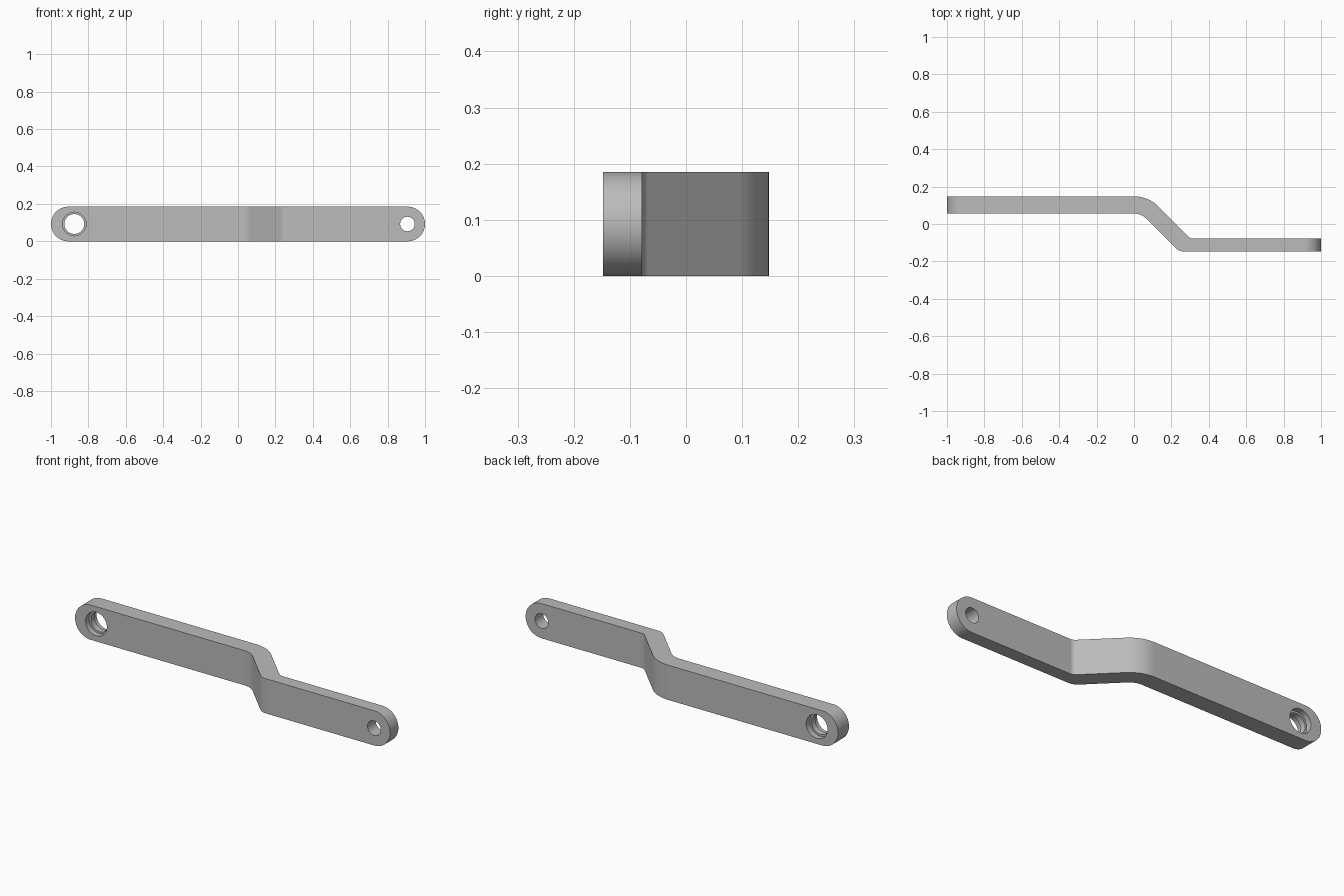
import bpy, bmesh, math
from mathutils import Vector

cube = bpy.data.objects.get("Cube")
if cube:
    bpy.data.objects.remove(cube, do_unlink=True)

HEIGHT = 0.185
MID = HEIGHT / 2
BACK, INNER, STEP, FRONT = 0.148, 0.056, -0.078, -0.148

steel = bpy.data.materials.new("grey_metal")
steel.use_nodes = True
colour = (0.5, 0.5, 0.5, 1)
steel.diffuse_color = colour
steel.node_tree.nodes["Principled BSDF"].inputs["Base Color"].default_value = colour


def prism(name, points, direction):
    """Closed outline swept along a direction, capped at both ends."""
    bm = bmesh.new()
    near = [bm.verts.new(p) for p in points]
    far = [bm.verts.new(Vector(p) + Vector(direction)) for p in points]
    bm.faces.new(near)
    bm.faces.new(far[::-1])
    for i in range(len(near)):
        bm.faces.new((near[i - 1], far[i - 1], far[i], near[i]))
    bmesh.ops.recalc_face_normals(bm, faces=bm.faces)
    mesh = bpy.data.meshes.new(name)
    bm.to_mesh(mesh)
    bm.free()
    mesh.materials.append(steel)
    obj = bpy.data.objects.new(name, mesh)
    bpy.context.collection.objects.link(obj)
    return obj


def fillet(prev, corner, nxt, radius, z, steps=12):
    """Points of a rounded corner in plan."""
    c = Vector(corner)
    a, b = (Vector(prev) - c).normalized(), (Vector(nxt) - c).normalized()
    half = a.angle(b) / 2
    centre = c + (a + b).normalized() * radius / math.sin(half)
    start = c + a * radius / math.tan(half) - centre
    end = c + b * radius / math.tan(half) - centre
    spokes = [start.lerp(end, i / steps).normalized() * radius for i in range(steps + 1)]
    return [(centre.x + s.x, centre.y + s.y, z) for s in spokes]


def arc(x, radius, first, sweep, steps, y):
    """Circular arc in a plane facing the front, at mid height."""
    angles = [first + sweep * i / steps for i in range(steps + 1)]
    return [(x + radius * math.cos(t), y, MID + radius * math.sin(t)) for t in angles]


def combine(target, tool, operation):
    tool.hide_render = True
    mod = target.modifiers.new(tool.name, 'BOOLEAN')
    mod.operation = operation
    mod.solver = 'EXACT'
    mod.object = tool
    bpy.context.view_layer.objects.active = target
    bpy.context.view_layer.update()
    bpy.ops.object.modifier_apply(modifier=mod.name)
    bpy.data.objects.remove(tool, do_unlink=True)


def bore(target, x, radius, y0, y1):
    ring = arc(x, radius, 0, 2 * math.pi, 48, y0)[:-1]
    combine(target, prism("bore_cutter", ring, (0, y1 - y0, 0)), 'DIFFERENCE')


# Round-ended bar as seen from the front
ends = (arc(MID - 1, MID, math.pi / 2, math.pi, 32, -0.3)
        + arc(1 - MID, MID, -math.pi / 2, math.pi, 32, -0.3))
arm = prism("cranked_arm", ends, (0, 0.6, 0))

# Plan outline with its rounded bends, as (corner, bend radius)
corners = [((-1.1, BACK), 0), ((0.076, BACK), 0.184), ((0.302, STEP), 0.034),
           ((1.1, STEP), 0), ((1.1, FRONT), 0), ((0.242, FRONT), 0.07),
           ((0.038, INNER), 0.091), ((-1.1, INNER), 0)]
outline = []
for i, (p, r) in enumerate(corners):
    if r:
        outline += fillet(corners[i - 1][0], p, corners[i + 1][0], r, -0.1)
    else:
        outline.append((p[0], p[1], -0.1))
combine(arm, prism("plan_cutter", outline, (0, 0, HEIGHT + 0.2)), 'INTERSECT')

# Bearing hole with a counterbore on each face, and the plain pin hole
bore(arm, -0.875, 0.053, 0.0, 0.2)
bore(arm, -0.875, 0.063, 0.0, INNER + 0.03)
bore(arm, -0.875, 0.063, BACK - 0.03, 0.2)
bore(arm, 0.906, 0.039, -0.2, 0.0)

# Smooth bends and bores, crisp rims
arm.select_set(True)
bpy.context.view_layer.objects.active = arm
bpy.ops.object.shade_smooth_by_angle(angle=math.radians(30))
